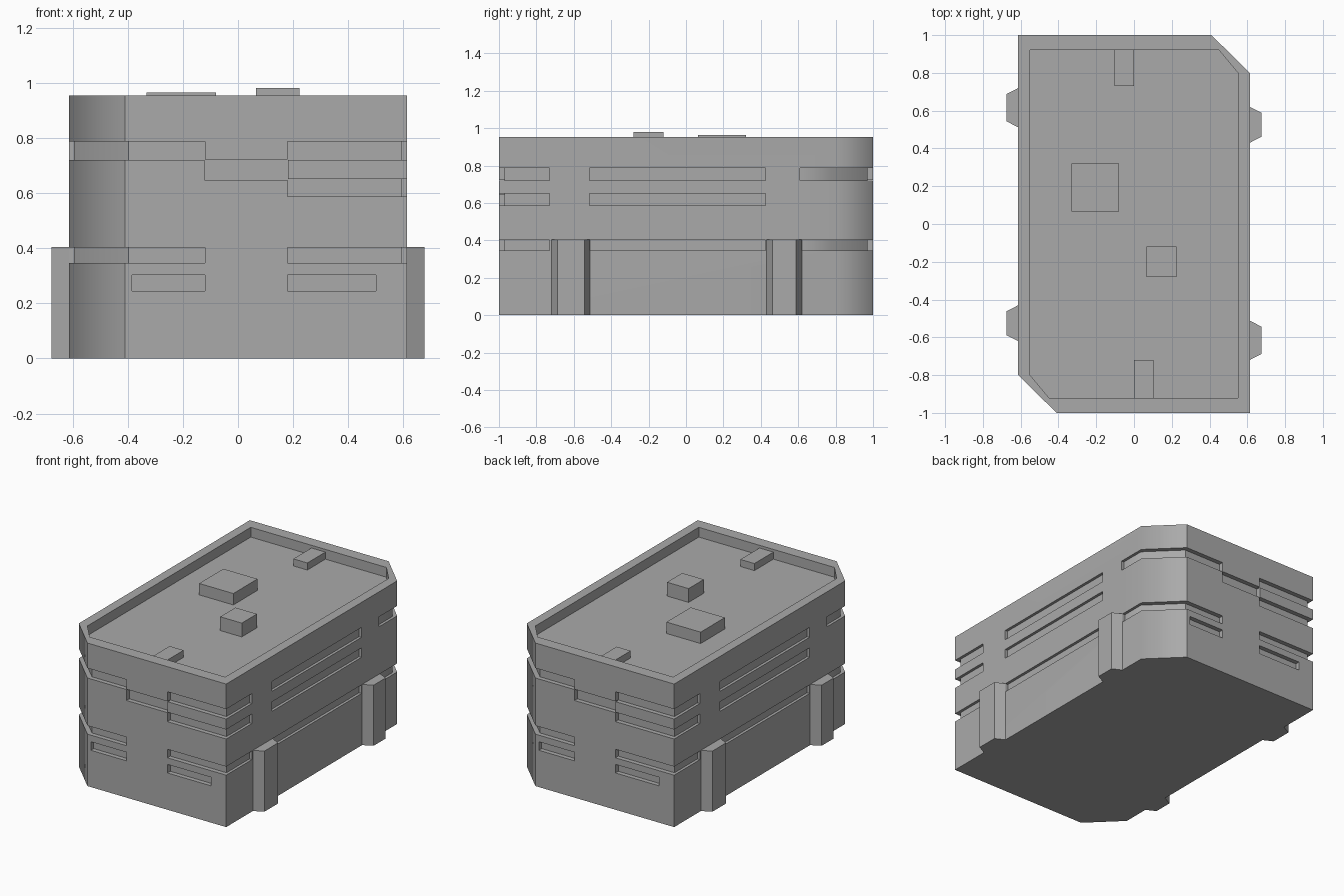
import bpy
import bmesh

if "Cube" in bpy.data.objects:
    bpy.data.objects.remove(bpy.data.objects["Cube"], do_unlink=True)

W, L, H = 0.613, 1.0, 0.953      # body half width, half length, height
CX, CY = 0.41, 0.80              # where the cut corners begin
FLOOR = 0.888                    # sunken roof level

grey = bpy.data.materials.new("concrete_grey")
grey.use_nodes = True
grey.diffuse_color = (0.4, 0.4, 0.4, 1)
grey.node_tree.nodes["Principled BSDF"].inputs["Base Color"].default_value = (0.4, 0.4, 0.4, 1)


def turn(pts):
    """Rotate a plan outline half a turn."""
    return [(-x, -y) for x, y in pts]


def prism(name, pts, z0, z1):
    """Extrude a plan outline between two heights."""
    bm = bmesh.new()
    face = bm.faces.new([bm.verts.new((x, y, z0)) for x, y in pts])
    top = bmesh.ops.extrude_face_region(bm, geom=[face])["geom"]
    verts = [g for g in top if isinstance(g, bmesh.types.BMVert)]
    bmesh.ops.translate(bm, verts=verts, vec=(0, 0, z1 - z0))
    bmesh.ops.recalc_face_normals(bm, faces=bm.faces)
    mesh = bpy.data.meshes.new(name)
    bm.to_mesh(mesh)
    bm.free()
    mesh.materials.append(grey)
    obj = bpy.data.objects.new(name, mesh)
    bpy.context.collection.objects.link(obj)
    return obj


def box(name, x0, x1, y0, y1, z0, z1):
    return prism(name, [(x0, y0), (x1, y0), (x1, y1), (x0, y1)], z0, z1)


def cut(target, cutter):
    """Subtract a cutter and remove it."""
    cutter.hide_render = True
    mod = target.modifiers.new("cut", 'BOOLEAN')
    mod.operation = 'DIFFERENCE'
    mod.solver = 'EXACT'
    mod.object = cutter
    bpy.context.view_layer.objects.active = target
    bpy.ops.object.modifier_apply(modifier=mod.name)
    bpy.data.objects.remove(cutter, do_unlink=True)


def scaled(path, s):
    """Scale a wall path about the centre, keeping its two ends square."""
    out = []
    for i, (x, y) in enumerate(path):
        end = i in (0, len(path) - 1)
        out.append((x if end and abs(y) == L else x * s,
                    y if end and abs(x) == W else y * s))
    return out


def groove(target, path, z0, z1):
    """Cut a shallow channel along a wall path, on both opposite sides."""
    outline = scaled(path, 0.97) + scaled(path, 1.05)[::-1]
    for pts in (outline, turn(outline)):
        cut(target, prism("groove_cutter", pts, z0, z1))


# Main block with two opposite cut corners
half = [(-W, -CY), (-CX, -L), (W, -L)]
body = prism("building_body", half + turn(half), 0, H)

# Sunken roof behind a parapet
rim = [(-0.55, -0.80), (-0.45, -0.92), (0.55, -0.92)]
cut(body, prism("roof_cutter", rim + turn(rim), FLOOR, H + 0.1))

# Window channels
cut_corner = [(-0.12, -L), (-CX, -L), (-W, -CY), (-W, -0.61)]
square_corner = [(0.18, -L), (W, -L), (W, -0.73)]
long_side = [(W, -0.515), (W, 0.425)]
upper, middle, lower = (0.72, 0.786), (0.587, 0.65), (0.346, 0.403)
for path, rows in ((cut_corner, (upper, lower)),
                   (square_corner, (upper, middle, lower)),
                   (long_side, (upper, middle, lower))):
    for z0, z1 in rows:
        groove(body, path, z0, z1)
groove(body, [(-0.122, -L), (0.182, -L)], 0.647, 0.722)
for x0, x1 in ((-0.385, -0.12), (0.18, 0.50)):
    groove(body, [(x0, -L), (x1, -L)], 0.245, 0.302)

# Crisp edges everywhere except where the cut corners blend into the long sides
mesh = body.data
for poly in mesh.polygons:
    poly.use_smooth = True
for edge in mesh.edges:
    a, b = (mesh.vertices[i].co for i in edge.vertices)
    upright = (a - b).xy.length < 0.001
    blend = abs(abs(a.x) - W) < 0.025 and abs(abs(a.y) - CY) < 0.03
    edge.use_edge_sharp = not (upright and blend and a.x * a.y > 0)
normals = body.modifiers.new("weighted_normals", 'WEIGHTED_NORMAL')
normals.keep_sharp = True

# Tapered buttresses, two on each long side
for end, y0, y1 in (("front", -0.72, -0.512), ("back", 0.43, 0.62)):
    plan = [(0.58, y0), (W, y0), (0.676, y0 + 0.033), (0.676, y1 - 0.032), (W, y1), (0.58, y1)]
    other = "back" if end == "front" else "front"
    prism("left_" + end + "_buttress", plan, 0, 0.404)
    prism("right_" + other + "_buttress", turn(plan), 0, 0.404)

# Rooftop units
box("large_roof_unit", -0.332, -0.08, 0.065, 0.32, FLOOR, 0.964)
box("small_roof_unit", 0.065, 0.224, -0.28, -0.12, FLOOR, 0.98)
box("back_roof_vent", -0.103, 0, 0.73, 0.925, FLOOR, 0.935)
box("front_roof_vent", 0, 0.103, -0.925, -0.72, FLOOR, 0.935)
